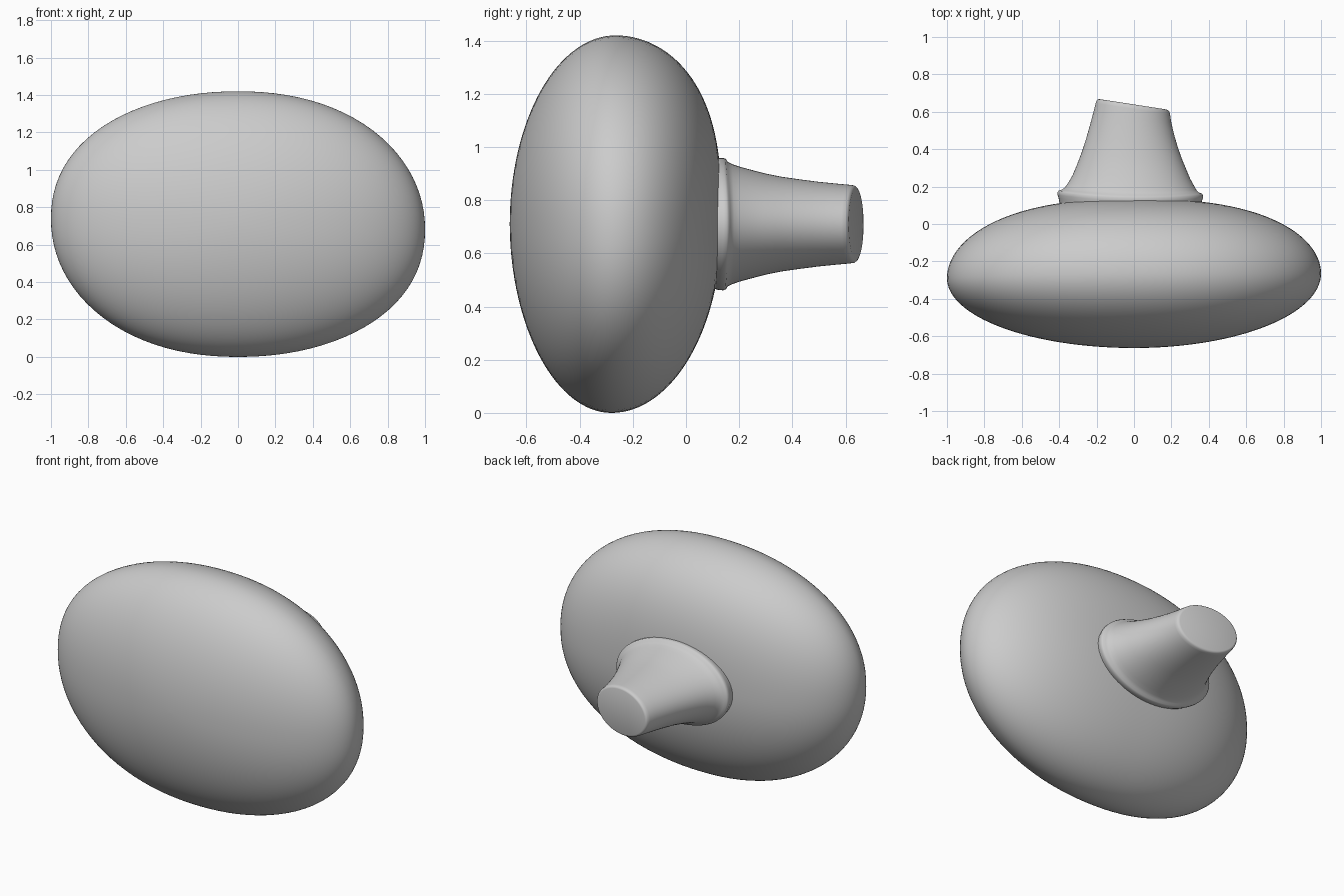
import bpy, bmesh
from math import sin, cos, pi

if "Cube" in bpy.data.objects:
    bpy.data.objects.remove(bpy.data.objects["Cube"])


def loft(name, rings, angle):
    """Skin a list of closed rings and cap both ends."""
    bm = bmesh.new()
    loops = [[bm.verts.new(p) for p in ring] for ring in rings]
    n = len(loops[0])
    for a, b in zip(loops, loops[1:]):
        for i in range(n):
            j = (i + 1) % n
            bm.faces.new((a[i], a[j], b[j], b[i]))
    bm.faces.new(loops[0][::-1])
    bm.faces.new(loops[-1])
    bmesh.ops.recalc_face_normals(bm, faces=bm.faces)
    mesh = bpy.data.meshes.new(name)
    bm.to_mesh(mesh)
    bm.free()
    obj = bpy.data.objects.new(name, mesh)
    bpy.context.collection.objects.link(obj)
    bpy.ops.object.select_all(action='DESELECT')
    obj.select_set(True)
    bpy.context.view_layer.objects.active = obj
    bpy.ops.object.shade_smooth_by_angle(angle=angle)


SEG = 96
ANGLES = [2 * pi * i / SEG for i in range(SEG)]

# Pebble body: rim depth, front roundness and back roundness toward each side
SIDES = {"left": (-.29, 2.0, 2.4), "right": (-.265, 2.0, 2.5),
         "top": (-.265, 2.0, 2.8), "bottom": (-.28, 1.95, 2.0)}
FRONT, BACK = -.663, .135


def depth(side, r, back):
    """Depth of the body at a fraction r of the way out to the rim."""
    rim, p_front, p_back = SIDES[side]
    end, p = (BACK, p_back) if back else (FRONT, p_front)
    return rim + (end - rim) * max(0, 1 - r ** p) ** 0.5


STEPS = 64
rings = []
for k in range(STEPS + 1):
    phi = 0.008 + (pi - 0.016) * k / STEPS
    r, back = sin(phi), phi > pi / 2
    ring = []
    for t in ANGLES:
        c, s = cos(t), sin(t)
        y = (depth("right" if c > 0 else "left", r, back) * c * c
             + depth("top" if s > 0 else "bottom", r, back) * s * s)
        fit = (abs(c) ** 2.12 + abs(s) ** 2.12) ** (-1 / 2.12)
        x, z = r * c * fit, r * s * fit
        ring.append((x, y, 0.71 + 0.71 * z - 0.03 * x ** 3))
    rings.append(ring)
loft("body", rings, 1.2)

# Neck with collar bead and slanted tip: y, x centre, half width, half height, slant, bow
sections = [
    (.09, -.02, .375, .235, -.02, .025), (.13, -.02, .383, .243, -.02, .025),
    (.148, -.02, .389, .248, -.02, .025), (.162, -.02, .389, .249, -.02, .022),
    (.170, -.02, .383, .245, -.02, .02), (.175, -.02, .368, .234, -.02, .018),
    (.188, -.018, .352, .225, -.02, .012), (.21, -.016, .338, .216, -.02, .008),
    (.25, -.014, .315, .203, -.03, 0), (.30, -.013, .294, .190, -.04, 0),
    (.36, -.012, .270, .178, -.06, 0), (.43, -.011, .246, .168, -.09, 0),
    (.50, -.010, .226, .159, -.12, 0), (.57, -.008, .208, .152, -.15, 0),
    (.615, -.006, .199, .148, -.155, 0), (.63, -.005, .195, .146, -.155, 0),
    (.637, -.005, .189, .141, -.155, 0), (.640, -.005, .180, .134, -.155, 0),
]
rings = [[(cx + a * cos(t), y + slant * a * cos(t) - bow * sin(t) ** 2, 0.71 + b * sin(t))
          for t in ANGLES] for y, cx, a, b, slant, bow in sections]
loft("neck", rings, 0.9)
